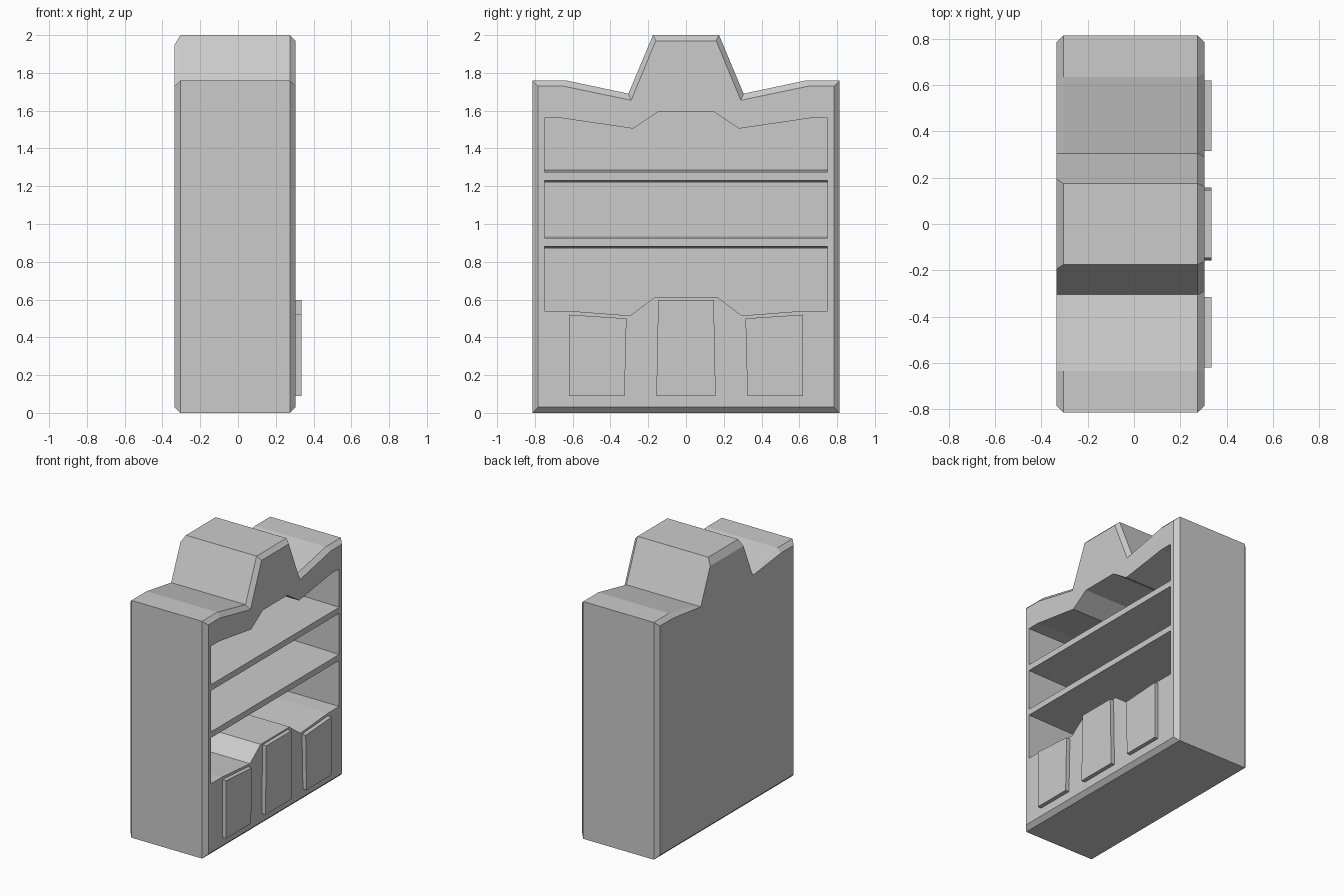
import bpy, bmesh

if "Cube" in bpy.data.objects:
    bpy.data.objects.remove(bpy.data.objects["Cube"])


def mirror(half):
    """Close a half outline (y >= 0, listed bottom to top) across y = 0."""
    return half + [(-y, z) for y, z in reversed(half)]


def loft(name, rings):
    """Solid through (x, [(y, z), ...]) rings with matching point counts."""
    bm = bmesh.new()
    loops = [[bm.verts.new((x, y, z)) for y, z in pts] for x, pts in rings]
    n = len(loops[0])
    for a, b in zip(loops, loops[1:]):
        for i in range(n):
            j = (i + 1) % n
            bm.faces.new((a[i], a[j], b[j], b[i]))
    bm.faces.new(loops[0])
    bm.faces.new(loops[-1])
    bmesh.ops.recalc_face_normals(bm, faces=bm.faces[:])
    mesh = bpy.data.meshes.new(name)
    bm.to_mesh(mesh)
    bm.free()
    obj = bpy.data.objects.new(name, mesh)
    bpy.context.collection.objects.link(obj)
    return obj


# Cabinet body with chamfered front and back rims
outer = mirror([(0.813, 0), (0.813, 1.76), (0.635, 1.76), (0.305, 1.69), (0.175, 2.0)])
front = mirror([(0.783, 0.03), (0.783, 1.73), (0.65, 1.73), (0.29, 1.655), (0.16, 1.97)])
back = mirror([(0.783, 0.03), (0.783, 1.73), (0.635, 1.73), (0.305, 1.69), (0.195, 1.95)])
body = loft("cabinet_body", [(-0.335, back), (-0.305, outer), (0.275, outer), (0.305, front)])

# Shelf openings: top, middle, bottom
openings = [
    mirror([(0.75, 1.275), (0.75, 1.56), (0.655, 1.56), (0.28, 1.505), (0.145, 1.595)]),
    mirror([(0.75, 0.925), (0.75, 1.23)]),
    mirror([(0.17, 0.61), (0.295, 0.515), (0.62, 0.54), (0.75, 0.54), (0.75, 0.88)]),
]
# Floors and ceilings close in slightly towards the back: (floor rise, ceiling drop)
tapers = [(0.01, 0), (0.01, 0.01), (0, 0.01)]
for outline, (rise, drop) in zip(openings, tapers):
    mid = (min(z for _, z in outline) + max(z for _, z in outline)) / 2
    deep = [(y, z + rise if z < mid else z - drop) for y, z in outline]
    cutter = loft("shelf_cutter", [(-0.28, deep), (0.305, outline), (0.4, outline)])
    cutter.hide_render = True
    mod = body.modifiers.new("shelf_opening", 'BOOLEAN')
    mod.operation = 'DIFFERENCE'
    mod.solver = 'EXACT'
    mod.object = cutter
    bpy.context.view_layer.objects.active = body
    bpy.ops.object.modifier_apply(modifier=mod.name)
    bpy.data.objects.remove(cutter)

# Raised door panels
side = [(0.62, 0.09), (0.62, 0.52), (0.315, 0.50), (0.325, 0.09)]
doors = {
    "center_door": mirror([(0.157, 0.09), (0.147, 0.598)]),
    "right_door": side,
    "left_door": [(-y, z) for y, z in side],
}
for name, outline in doors.items():
    loft(name, [(0.295, outline), (0.335, outline)])
